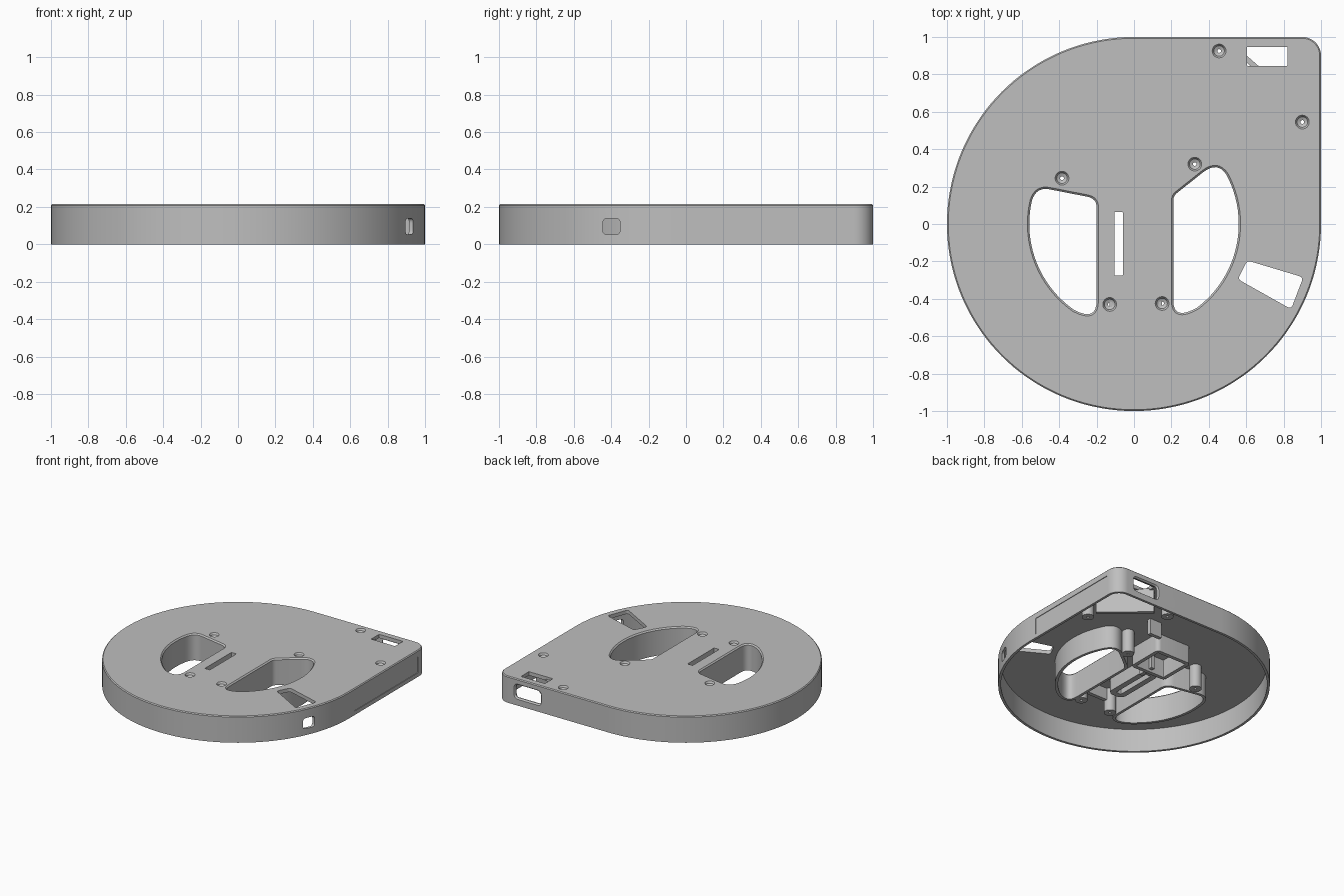
import bpy, bmesh
from math import sin, cos, radians
from mathutils import Matrix, Vector

cube = bpy.data.objects.get("Cube")
if cube:
    bpy.data.objects.remove(cube, do_unlink=True)

grey = bpy.data.materials.new("plain grey")
grey.use_nodes = True
grey.diffuse_color = (0.52, 0.52, 0.52, 1)
grey.node_tree.nodes["Principled BSDF"].inputs["Base Color"].default_value = grey.diffuse_color

HEIGHT, CEILING, RIM = 0.215, 0.185, 0.02
ALONG_X = Matrix(((0, 0, 1, 0), (1, 0, 0, 0), (0, 1, 0, 0), (0, 0, 0, 1)))
ALONG_Y = Matrix(((1, 0, 0, 0), (0, 0, 1, 0), (0, 1, 0, 0), (0, 0, 0, 1)))


# ---- outline helpers ----
def arc(r, a0, a1, n, cx=0, cy=0):
    angles = [radians(a0 + (a1 - a0) * i / n) for i in range(n + 1)]
    return [Vector((cx + r * cos(a), cy + r * sin(a))) for a in angles]


def bend(p0, corner, p2, n=8):
    p0, corner, p2 = Vector(p0), Vector(corner), Vector(p2)
    ts = [i / n for i in range(n + 1)]
    return [p0 * (1 - t) ** 2 + corner * 2 * t * (1 - t) + p2 * t * t for t in ts]


def rounded(points, r):
    """Polygon with every corner softened by radius r."""
    pts, out = [Vector(p) for p in points], []
    for i, p in enumerate(pts):
        before = (pts[i - 1] - p).normalized()
        after = (pts[(i + 1) % len(pts)] - p).normalized()
        out += bend(p + before * r, p, p + after * r, 5)
    return out


def rect(x0, x1, y0, y1, r=0.004):
    return rounded([(x0, y0), (x1, y0), (x1, y1), (x0, y1)], r)


def grow(outline, d):
    """Offset a closed outline outward by d."""
    n = len(outline)
    area = sum(outline[i - 1].cross(outline[i]) for i in range(n))
    side, out = (1 if area > 0 else -1), []
    for i, p in enumerate(outline):
        a = (p - outline[i - 1]).normalized()
        b = (outline[(i + 1) % n] - p).normalized()
        t = (a + b).normalized()
        out.append(p + Vector((t.y, -t.x)) * side * d / max(0.5, t.dot(a)))
    return out


# ---- solid helpers ----
def loft(name, outline, levels, ring=False, matrix=None):
    """Skin an outline through (height, offset) levels; ring joins last to first."""
    bm = bmesh.new()
    loops = [[bm.verts.new((p.x, p.y, z)) for p in grow(outline, d)] for z, d in levels]
    pairs = list(zip(loops, loops[1:]))
    if ring:
        pairs.append((loops[-1], loops[0]))
    else:
        bm.faces.new(loops[0])
        bm.faces.new(loops[-1])
    for a, b in pairs:
        for i in range(len(a)):
            bm.faces.new((a[i - 1], a[i], b[i], b[i - 1]))
    if matrix:
        bm.transform(matrix)
    bmesh.ops.recalc_face_normals(bm, faces=bm.faces)
    mesh = bpy.data.meshes.new(name)
    bm.to_mesh(mesh)
    bm.free()
    mesh.materials.append(grey)
    obj = bpy.data.objects.new(name, mesh)
    bpy.context.scene.collection.objects.link(obj)
    return obj


def activate(obj):
    bpy.ops.object.select_all(action='DESELECT')
    obj.select_set(True)
    bpy.context.view_layer.objects.active = obj


def cut(target, cutter):
    cutter.hide_render = True
    mod = target.modifiers.new("cut", 'BOOLEAN')
    mod.operation, mod.solver, mod.object = 'DIFFERENCE', 'EXACT', cutter
    activate(target)
    bpy.ops.object.modifier_apply(modifier=mod.name)
    bpy.data.objects.remove(cutter, do_unlink=True)


def sleeve(name, outline, z0, thick, z1=0.195):
    return loft(name, outline, [(z0, 0), (z0, thick), (z1, thick), (z1, 0)], ring=True)


parts = []

# ---- hollow case: round with one softened square corner ----
outline = arc(1, 90, 360, 108) + arc(0.1, 0, 90, 12, 0.9, 0.9)
case = loft("case", outline, [(CEILING, -RIM), (0, -RIM), (0, 0), (HEIGHT - 0.007, 0), (HEIGHT, -0.007)])
parts.append(case)

# ---- two grip openings with full-depth sleeves ----
R = 0.56
right_arc, left_arc = arc(R, -53, 28, 24), arc(R, 167, 235, 22)
grips = {
    "left": right_arc + bend(right_arc[-1], (0.447, 0.337), (0.37, 0.277))
    + bend((0.23, 0.166), (0.21, 0.15), (0.21, 0.125), 4)
    + bend((0.21, -0.41), (0.21, -0.519), right_arc[0])[:-1],
    "right": left_arc + bend(left_arc[-1], (-0.2, -0.523), (-0.2, -0.41))
    + bend((-0.2, 0.09), (-0.2, 0.136), (-0.25, 0.146))
    + bend((-0.45, 0.185), (-0.522, 0.2), left_arc[0])[:-1],
}
grips = {k: [p for i, p in enumerate(o) if (p - o[i - 1]).length > 1e-5] for k, o in grips.items()}
for side, shape in grips.items():
    cut(case, loft("cutter", shape, [(0.15, 0), (HEIGHT - 0.01, 0), (HEIGHT + 0.005, 0.015)]))
    parts.append(sleeve(side + "_grip_sleeve", shape, 0, 0.022))

# ---- slots through the top ----
slot = rect(-0.105, -0.06, -0.275, 0.065)
top_slots = [
    slot,
    rect(0.605, 0.82, 0.845, 0.947),
    rounded([(0.605, -0.195), (0.905, -0.285), (0.84, -0.455), (0.555, -0.295)], 0.022),
]
for shape in top_slots:
    cut(case, loft("cutter", shape, [(0.15, 0), (HEIGHT + 0.02, 0)]))

# ---- screw holes with hollow bosses below ----
screws = [(0.455, 0.925), (0.9, 0.545), (0.325, 0.32), (-0.385, 0.245), (-0.13, -0.43), (0.15, -0.425)]
for x, y in screws:
    circle = arc(0.01, 0, 345, 23, x, y)
    cut(case, loft("cutter", circle, [(0.15, 0), (0.192, 0), (0.2, 0.018), (HEIGHT - 0.008, 0.02), (HEIGHT + 0.004, 0.03)]))
    parts.append(sleeve("screw_boss", circle, 0, 0.035, 0.191))

# ---- openings in the side walls and a shallow label recess ----
cut(case, loft("cutter", rect(0.61, 0.835, 0.06, 0.165, 0.025),
               [(0.93, 0), (0.988, 0), (1.02, 0.025)], matrix=ALONG_Y))
cut(case, loft("cutter", rect(-0.445, -0.352, 0.052, 0.138, 0.025),
               [(0.8, 0), (1.1, 0)], matrix=ALONG_X))
cut(case, loft("cutter", rect(0.065, 0.88, 0.032, 0.165),
               [(0.995, 0), (1.1, 0)], matrix=ALONG_X))

# ---- inner fittings hanging from the ceiling ----
parts.append(sleeve("slot_housing", slot, 0.08, 0.045))
parts.append(sleeve("drive_pocket", rect(-0.14, 0.12, 0.17, 0.42), 0.04, 0.03))
solids = {
    "corner_partition": ([(0.88, 0.62), (0.9, 0.64), (0.58, 0.92), (0.56, 0.9)], 0),
    "cable_hook": ([(0.22, 0.55), (0.33, 0.55), (0.33, 0.58), (0.22, 0.58)], 0.06),
    "pocket_rib": ([(-0.03, 0.06), (0.0, 0.06), (0.0, 0.2), (-0.03, 0.2)], 0.06),
    "lower_crossbar": ([(-0.13, -0.445), (0.15, -0.445), (0.15, -0.415), (-0.13, -0.415)], 0.09),
}
for name, (shape, z0) in solids.items():
    parts.append(loft(name, [Vector(p) for p in shape], [(z0, 0), (0.195, 0)]))

# ---- smooth curved walls, crisp edges ----
for obj in parts:
    activate(obj)
    bpy.ops.object.shade_smooth_by_angle(angle=radians(30))
